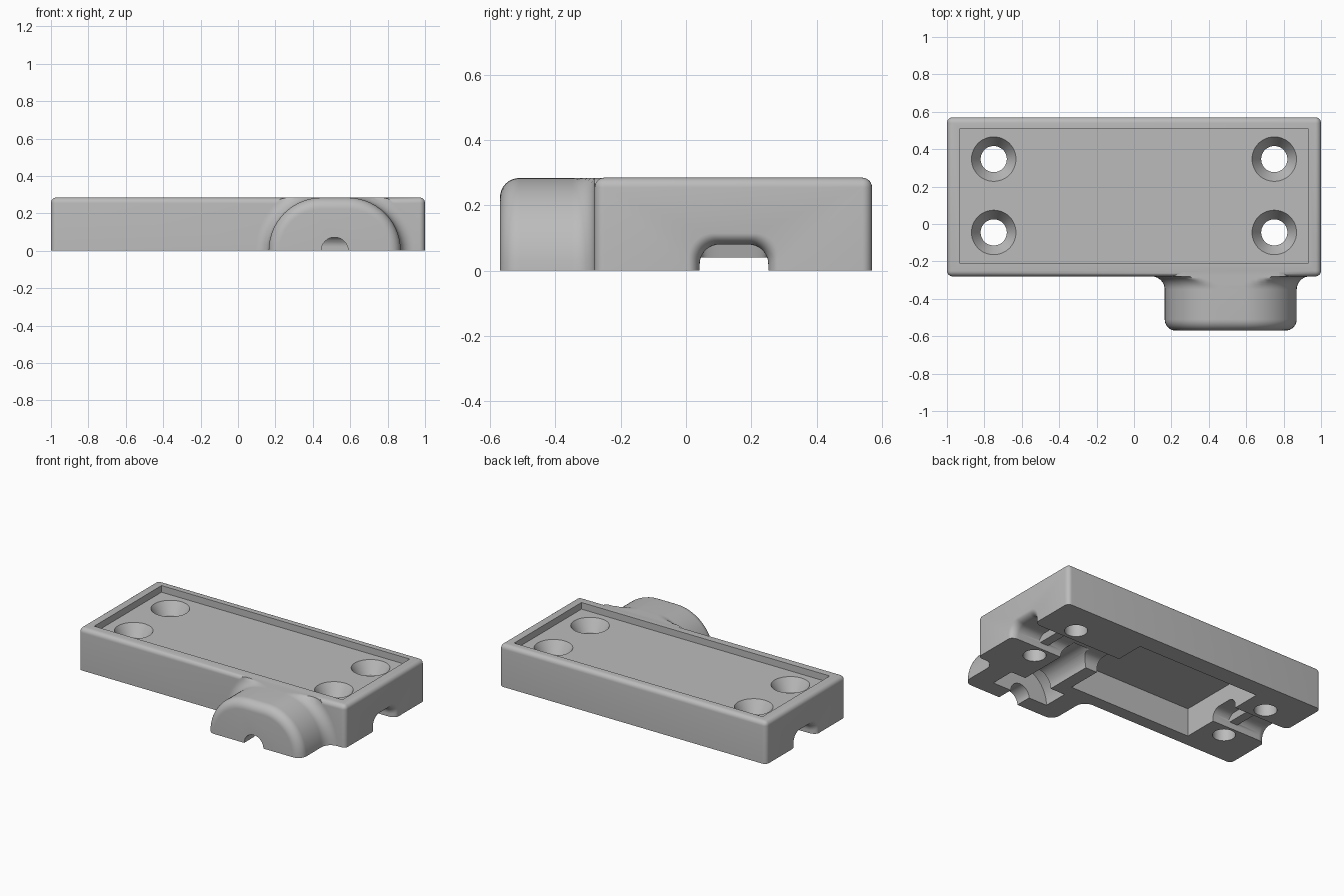
import bpy, bmesh
from math import sin, cos, pi

cube = bpy.data.objects.get("Cube")
if cube:
    bpy.data.objects.remove(cube)

grey = bpy.data.materials.new("mid grey plastic")
grey.use_nodes = True
color = (0.5, 0.5, 0.5, 1)
grey.diffuse_color = color
grey.node_tree.nodes["Principled BSDF"].inputs["Base Color"].default_value = color


def finish(name, bm):
    bmesh.ops.recalc_face_normals(bm, faces=bm.faces)
    mesh = bpy.data.meshes.new(name)
    bm.to_mesh(mesh)
    bm.free()
    mesh.materials.append(grey)
    obj = bpy.data.objects.new(name, mesh)
    bpy.context.collection.objects.link(obj)
    return obj


def box(name, x0, x1, y0, y1, z0, z1, bevel=0):
    bm = bmesh.new()
    bmesh.ops.create_cube(bm, size=1)
    for v in bm.verts:
        v.co = (x0 if v.co.x < 0 else x1, y0 if v.co.y < 0 else y1, z0 if v.co.z < 0 else z1)
    if bevel:
        edges = [e for e in bm.edges if max(v.co.z for v in e.verts) > z0]
        bmesh.ops.bevel(bm, geom=edges, offset=bevel, segments=6, profile=0.5, affect='EDGES')
    return finish(name, bm)


def loft(name, sections):
    """Skin a closed solid through rings of equal point count."""
    bm = bmesh.new()
    rings = [[bm.verts.new(p) for p in s] for s in sections]
    for a, b in zip(rings, rings[1:]):
        for i in range(len(a)):
            j = (i + 1) % len(a)
            bm.faces.new((a[i], a[j], b[j], b[i]))
    bm.faces.new(rings[0])
    bm.faces.new(rings[-1])
    return finish(name, bm)


def circle(r, n=48):
    return [(r * cos(2 * pi * i / n), r * sin(2 * pi * i / n)) for i in range(n)]


def arch(half, radius, height, n=14, ceiling=1.0):
    """Flat-topped arch profile with rounded shoulders, running below the base."""
    pts = [(half, -0.1)]
    for side, start in ((1, 0), (-1, pi / 2)):
        for i in range(n + 1):
            t = start + pi / 2 * i / n
            pts.append((side * (half - radius) + radius * cos(t),
                        min(height - radius + radius * sin(t), ceiling)))
    return pts + [(-half, -0.1)]


def combine(target, tool, operation):
    mod = target.modifiers.new(operation.lower(), 'BOOLEAN')
    mod.operation, mod.object, mod.solver = operation, tool, 'EXACT'
    dg = bpy.context.evaluated_depsgraph_get()
    mesh = bpy.data.meshes.new_from_object(target.evaluated_get(dg))
    target.modifiers.clear()
    target.data = mesh
    bpy.data.objects.remove(tool)


def cut(tool):
    combine(body, tool, 'DIFFERENCE')


# Main slab with rounded top and corners
body = box("housing_half", -1, 1, -0.28, 0.57, -0.1, 0.285, 0.03)

# Cable gland bulge: rounded nose, straight barrel, flared root
BX = 0.517
steps = [pi / 2 * i / 8 for i in range(9)]
stations = [(-0.51 - 0.06 * cos(t), -0.06 * (1 - sin(t))) for t in steps]
stations += [(-0.35 + 0.07 * sin(t), 0.07 * (1 - cos(t))) for t in steps]
stations.append((-0.25, 0.07))
sections = []
for y, d in stations:
    prof = arch(0.353 + d, 0.284 + d, 0.284 + d, ceiling=0.2845 + d * 0.001)
    sections.append([(BX + u, y, z) for u, z in prof])
combine(body, loft("bulge", sections), 'UNION')

# Level underside and shallow label recess on top
cut(box("base_trim", -2, 2, -2, 2, -1, 0))
cut(box("top_recess", -0.93, 0.93, -0.21, 0.51, 0.24, 0.5))

# Four countersunk screw holes
for x in (-0.75, 0.75):
    for y in (-0.045, 0.347):
        levels = ((-0.2, 0.07), (0.16, 0.07), (0.24, 0.119), (0.26, 0.119))
        cut(loft("screw_hole", [[(x + u, y + v, z) for u, v in circle(r)] for z, r in levels]))

# Inner electronics cavity
cut(box("cavity", -0.59, 0.33, -0.195, 0.45, -0.1, 0.19))

# Flat cable channels at both ends, with a flared mouth and a clamping rib
for s in (-1, 1):
    inner = 0.3 if s > 0 else 0.55
    path = [(inner, 0, 0), (0.71, 0, 0), (0.72, 0, 0.04), (0.78, 0, 0.04), (0.79, 0, 0), (0.95, 0, 0)]
    path += [(0.95 + 0.05 * sin(t), 0.035 * (1 - cos(t)), 0) for t in steps[1:]]
    path.append((1.1, 0.035, 0))
    sections = []
    for x, grow, drop in path:
        prof = arch(0.105 + grow, 0.06 + grow / 2, 0.08 + grow)
        sections.append([(s * x, 0.147 + u, min(z, 0.2 - drop * 4) if drop else z) for u, z in prof])
    cut(loft("cable_channel", sections))

# Gland: round cord hole, flange pocket, passage into the channel
for y0, y1, r in ((-0.7, -0.4, 0.072), (-0.46, -0.29, 0.21), (-0.35, 0.12, 0.1)):
    cut(loft("gland_bore", [[(BX + u, y, v) for u, v in circle(r)] for y in (y0, y1)]))

# Smooth the fillets, keep hard edges
bpy.ops.object.select_all(action='DESELECT')
body.select_set(True)
bpy.context.view_layer.objects.active = body
bpy.ops.object.shade_smooth_by_angle(angle=0.52)
